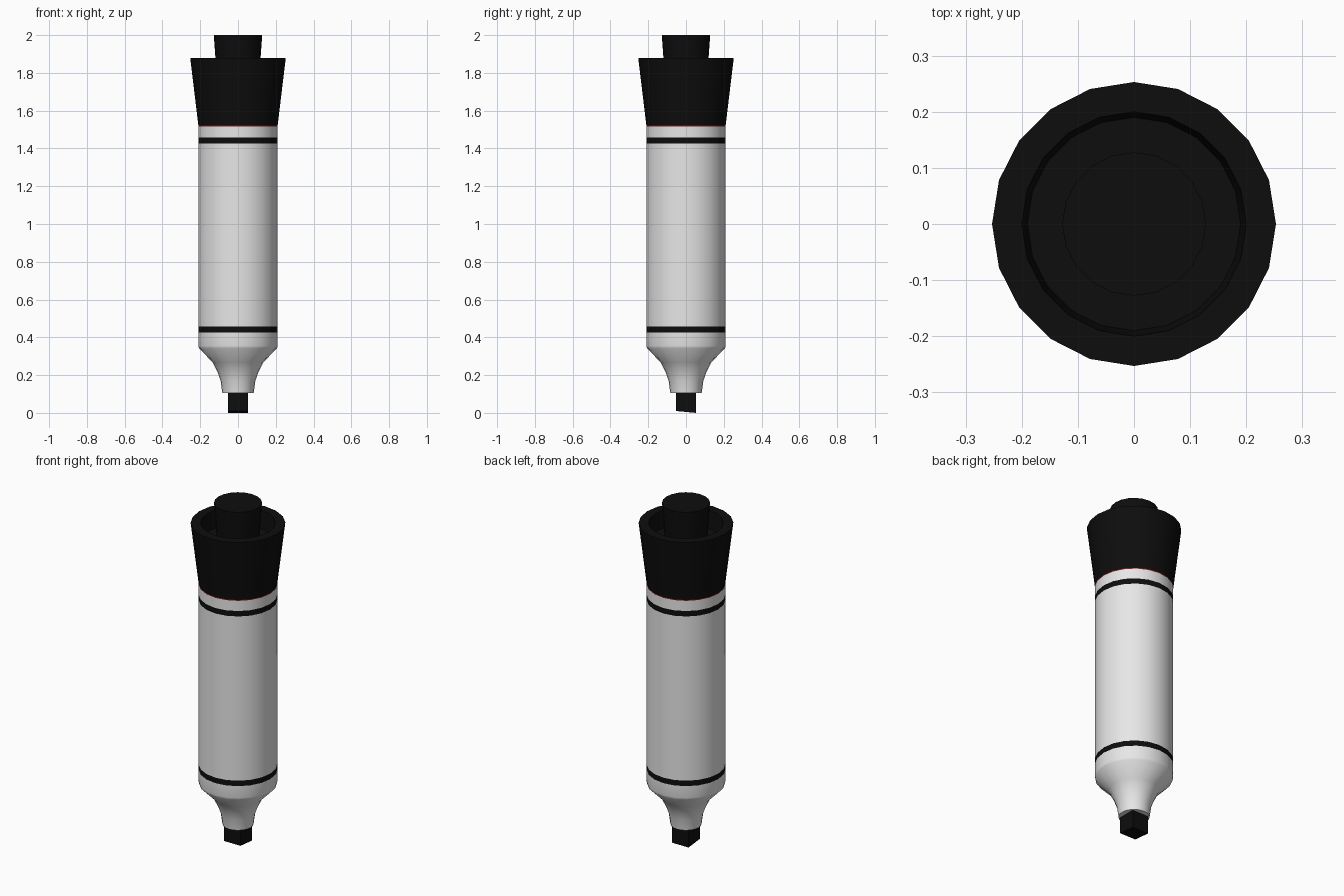
import bpy, bmesh, math

if "Cube" in bpy.data.objects:
    bpy.data.objects.remove(bpy.data.objects["Cube"])

SIDES = 20


def material(name, color):
    m = bpy.data.materials.new(name)
    m.diffuse_color = (*color, 1.0)
    m.use_nodes = True
    m.node_tree.nodes["Principled BSDF"].inputs["Base Color"].default_value = m.diffuse_color
    return m


white = material("white plastic", (0.8, 0.8, 0.8))
black = material("black plastic", (0.004, 0.004, 0.004))
red = material("dark red", (0.25, 0.01, 0.01))


def finish(name, bm, mats, angle):
    bmesh.ops.recalc_face_normals(bm, faces=bm.faces)
    mesh = bpy.data.meshes.new(name)
    bm.to_mesh(mesh)
    bm.free()
    for m in mats:
        mesh.materials.append(m)
    ob = bpy.data.objects.new(name, mesh)
    bpy.context.collection.objects.link(ob)
    bpy.ops.object.select_all(action='DESELECT')
    ob.select_set(True)
    bpy.context.view_layer.objects.active = ob
    bpy.ops.object.shade_smooth_by_angle(angle=math.radians(angle))
    return ob


def lathe(name, profile, mats, angle=40, rule=None):
    """Spin (radius, height) points around z; end rings are closed by flat faces."""
    bm = bmesh.new()
    rings = [[bm.verts.new((r * math.cos(2 * math.pi * i / SIDES),
                            r * math.sin(2 * math.pi * i / SIDES), z))
              for i in range(SIDES)] for r, z in profile]
    for a, b in zip(rings, rings[1:]):
        for i in range(SIDES):
            j = (i + 1) % SIDES
            bm.faces.new((a[i], a[j], b[j], b[i]))
    bm.faces.new(rings[0])
    bm.faces.new(rings[-1])
    if rule:
        for f in bm.faces:
            f.material_index = rule(f.calc_center_median().z)
    return finish(name, bm, mats, angle)


# Barrel with tapered nose; two black stripes and a hairline red one under the cap
def barrel_color(z):
    if 0.425 < z < 0.457 or 1.425 < z < 1.457:
        return 1
    return 2 if 1.516 < z < 1.53 else 0


lathe("barrel", [(0.083, 0.105), (0.092, 0.17), (0.108, 0.215), (0.134, 0.268),
                 (0.207, 0.342), (0.21, 0.355), (0.21, 0.425), (0.21, 0.457),
                 (0.21, 1.425), (0.21, 1.457), (0.21, 1.517), (0.21, 1.522)],
      [white, black, red], 50, barrel_color)

# Flared end cap with a recessed top
lathe("end_cap", [(0.21, 1.522), (0.253, 1.88), (0.2, 1.88), (0.19, 1.78)], [black])

# Plug standing in the recess
lathe("cap_plug", [(0.112, 1.77), (0.128, 2.0)], [black])

# Square felt tip, its writing end slightly slanted
bm = bmesh.new()
bmesh.ops.create_cube(bm, size=1)
for v in bm.verts:
    low = v.co.z < 0
    front = v.co.y < 0
    v.co = (v.co.x * 0.106, v.co.y * 0.106, (0.01 if front else 0.0) if low else 0.13)
finish("felt_tip", bm, [black], 30)
